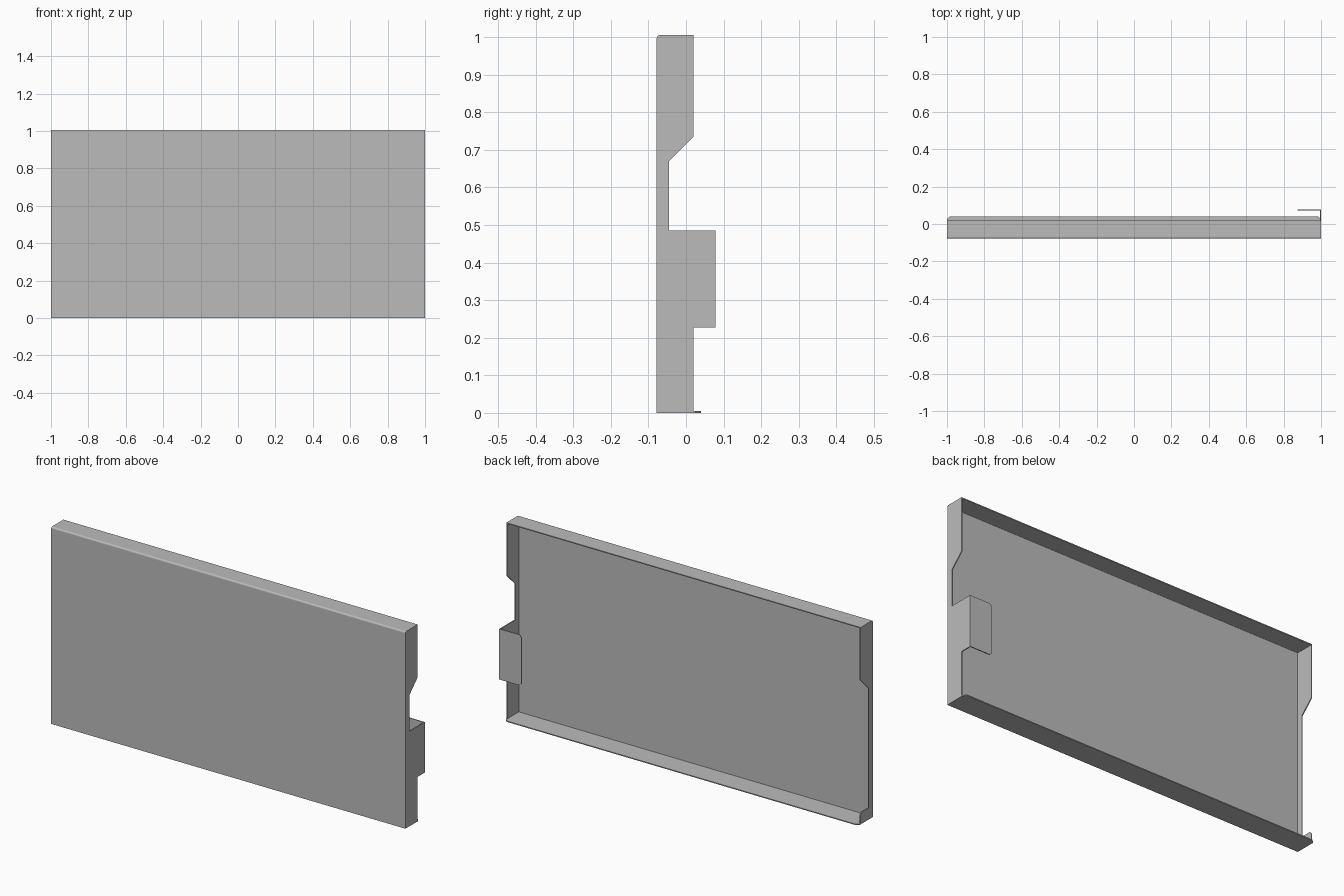
import bpy
import bmesh
import math
from mathutils import Vector

if "Cube" in bpy.data.objects:
    bpy.data.objects.remove(bpy.data.objects["Cube"], do_unlink=True)

T = 0.005                      # sheet thickness
FRONT, BACK = -0.078, 0.078    # outer limits in y
TOP = 1.005
RIM = 0.02                     # back edge of the flanges
NOTCH = -0.045                 # back edge inside the notches
R = 0.008                      # outer bend radius

steel = bpy.data.materials.new("sheet_grey")
steel.use_nodes = True
steel.diffuse_color = (0.5, 0.5, 0.5, 1)
steel.node_tree.nodes["Principled BSDF"].inputs["Base Color"].default_value = (0.5, 0.5, 0.5, 1)


def prism(name, outline, axis, lo, hi):
    """Extrude a 2D outline along an axis; its points use the other two axes in order."""
    def place(p, h):
        co = list(p)
        co.insert("xyz".index(axis), h)
        return Vector(co)

    bm = bmesh.new()
    face = bm.faces.new([bm.verts.new(place(p, lo)) for p in outline])
    grown = bmesh.ops.extrude_face_region(bm, geom=[face])
    moved = [v for v in grown["geom"] if isinstance(v, bmesh.types.BMVert)]
    bmesh.ops.translate(bm, verts=moved, vec=place((0, 0), hi - lo))
    bmesh.ops.recalc_face_normals(bm, faces=bm.faces)
    mesh = bpy.data.meshes.new(name)
    bm.to_mesh(mesh)
    bm.free()
    mesh.materials.append(steel)
    obj = bpy.data.objects.new(name, mesh)
    bpy.context.collection.objects.link(obj)
    return obj


def bend(radius, steps=4):
    """Arc of the bend between the front sheet and the top flange."""
    angles = [math.pi - i * math.pi / 2 / steps for i in range(steps + 1)]
    return [(FRONT + R + radius * math.cos(a), TOP - R + radius * math.sin(a)) for a in angles]


# Front sheet folded over into the top flange
folded = [(FRONT, T)] + bend(R) + [(RIM, TOP), (RIM, TOP - T)]
folded += bend(R - T)[::-1] + [(FRONT + T, T)]
prism("front_sheet_and_top_flange", folded, "x", -1, 1)

# Bottom flange with clipped back corners
lip, clip = 0.04, 0.015
prism("bottom_flange", [(-1, FRONT), (1, FRONT), (1, lip - clip), (1 - clip, lip),
                        (clip - 1, lip), (-1, lip - clip)], "z", 0, T)

# Upper part of both side flanges, ending in a sloped notch
start = FRONT + T
upper = [(start, TOP - T), (RIM, TOP - T), (RIM, 0.735), (NOTCH, 0.67)]

# Left flange reaches back into the bracket
tab_low, tab_high = 0.227, 0.485
prism("left_flange", upper + [(NOTCH, tab_high), (BACK, tab_high), (BACK, tab_low),
                              (RIM, tab_low), (RIM, T), (start, T)], "x", 1 - T, 1)

# Bracket lip turned inward behind the panel
c = 0.012
inner = 0.875
prism("bracket_lip", [(1 - T, tab_low), (1 - T, tab_high), (inner + c, tab_high),
                      (inner, tab_high - c), (inner, tab_low + c), (inner + c, tab_low)],
      "y", BACK - T, BACK)

# Right flange has one long notch above a small foot
foot = 0.06
prism("right_flange", upper + [(NOTCH, foot), (RIM - c, foot), (RIM, foot - c),
                               (RIM, T), (start, T)], "x", -1, T - 1)
